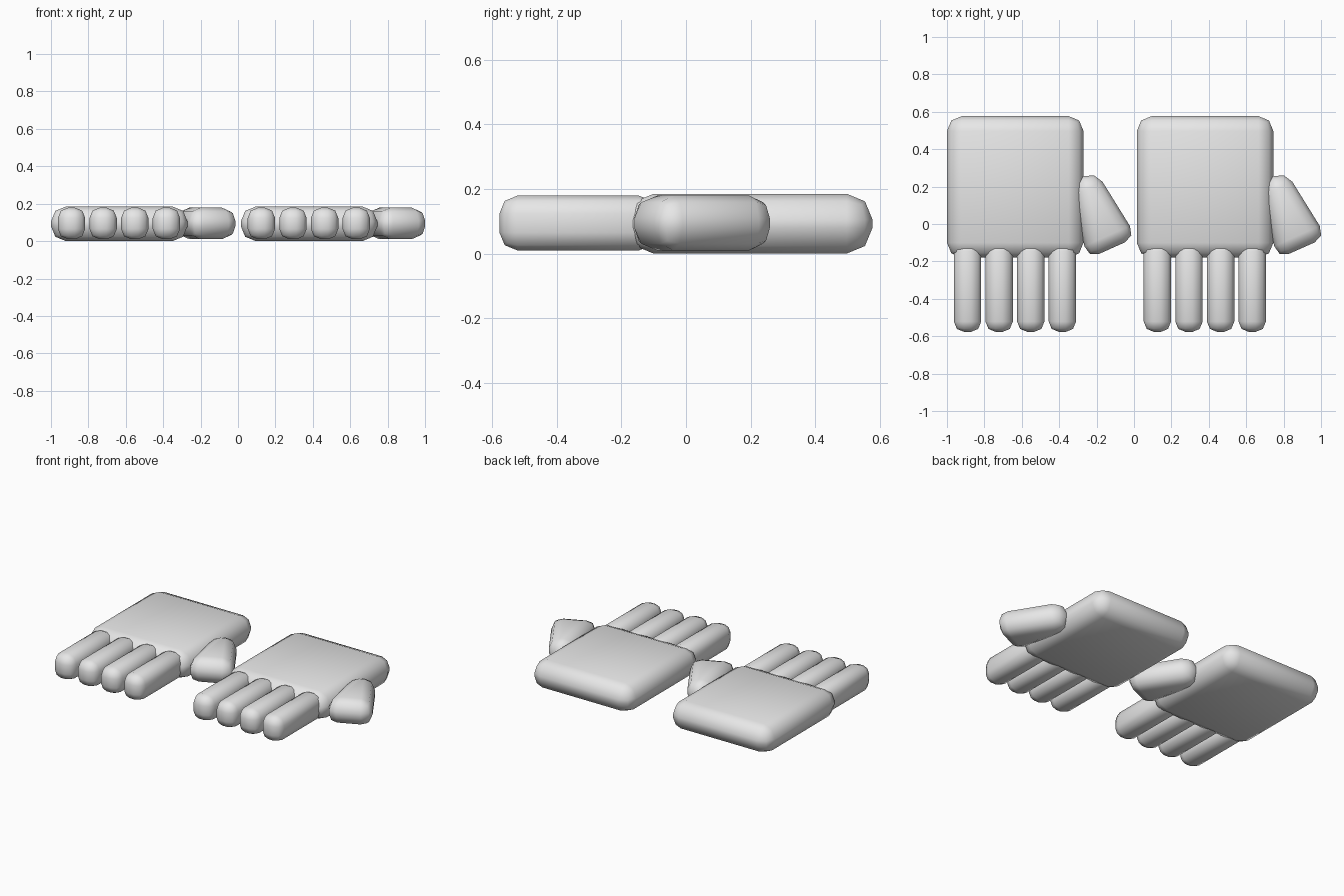
import bpy
import bmesh

cube = bpy.data.objects.get("Cube")
if cube:
    bpy.data.objects.remove(cube, do_unlink=True)

grey = bpy.data.materials.new("light_grey")
grey.use_nodes = True
colour = (0.8, 0.8, 0.8, 1)
grey.diffuse_color = colour
grey.node_tree.nodes["Principled BSDF"].inputs["Base Color"].default_value = colour


def rounded_slab(name, outline, z0, z1, radius, shift):
    """Extrude a flat outline upward and round every edge."""
    bm = bmesh.new()
    base = bm.faces.new([bm.verts.new((x + shift, y, z0)) for x, y in outline])
    top = bmesh.ops.extrude_face_region(bm, geom=[base])["geom"]
    for v in top:
        if isinstance(v, bmesh.types.BMVert):
            v.co.z = z1
    bmesh.ops.recalc_face_normals(bm, faces=bm.faces)
    bmesh.ops.bevel(bm, geom=bm.edges[:], offset=radius, segments=2,
                    profile=0.5, affect='EDGES', clamp_overlap=True)
    for f in bm.faces:
        f.smooth = True
    mesh = bpy.data.meshes.new(name)
    bm.to_mesh(mesh)
    bm.free()
    mesh.materials.append(grey)
    obj = bpy.data.objects.new(name, mesh)
    bpy.context.collection.objects.link(obj)
    return obj


def box(x0, x1, y0, y1):
    return [(x0, y0), (x1, y0), (x1, y1), (x0, y1)]


# Two identical hands side by side
for side, shift in (("right", 0), ("left", 1.015)):
    rounded_slab(side + "_palm", box(-1, -0.27, -0.18, 0.577), 0, 0.185, 0.08, shift)

    # Four straight fingers
    for i in range(4):
        x = -0.89 + 0.169 * i
        rounded_slab(f"{side}_finger_{i + 1}", box(x - 0.073, x + 0.073, -0.577, -0.09),
                     0.01, 0.179, 0.055, shift)

    # Tapered thumb, wider at its tip
    thumb = [(-0.25, -0.188), (0.015, -0.07), (-0.205, 0.285), (-0.34, 0.225)]
    rounded_slab(side + "_thumb", thumb, 0.01, 0.179, 0.07, shift)
